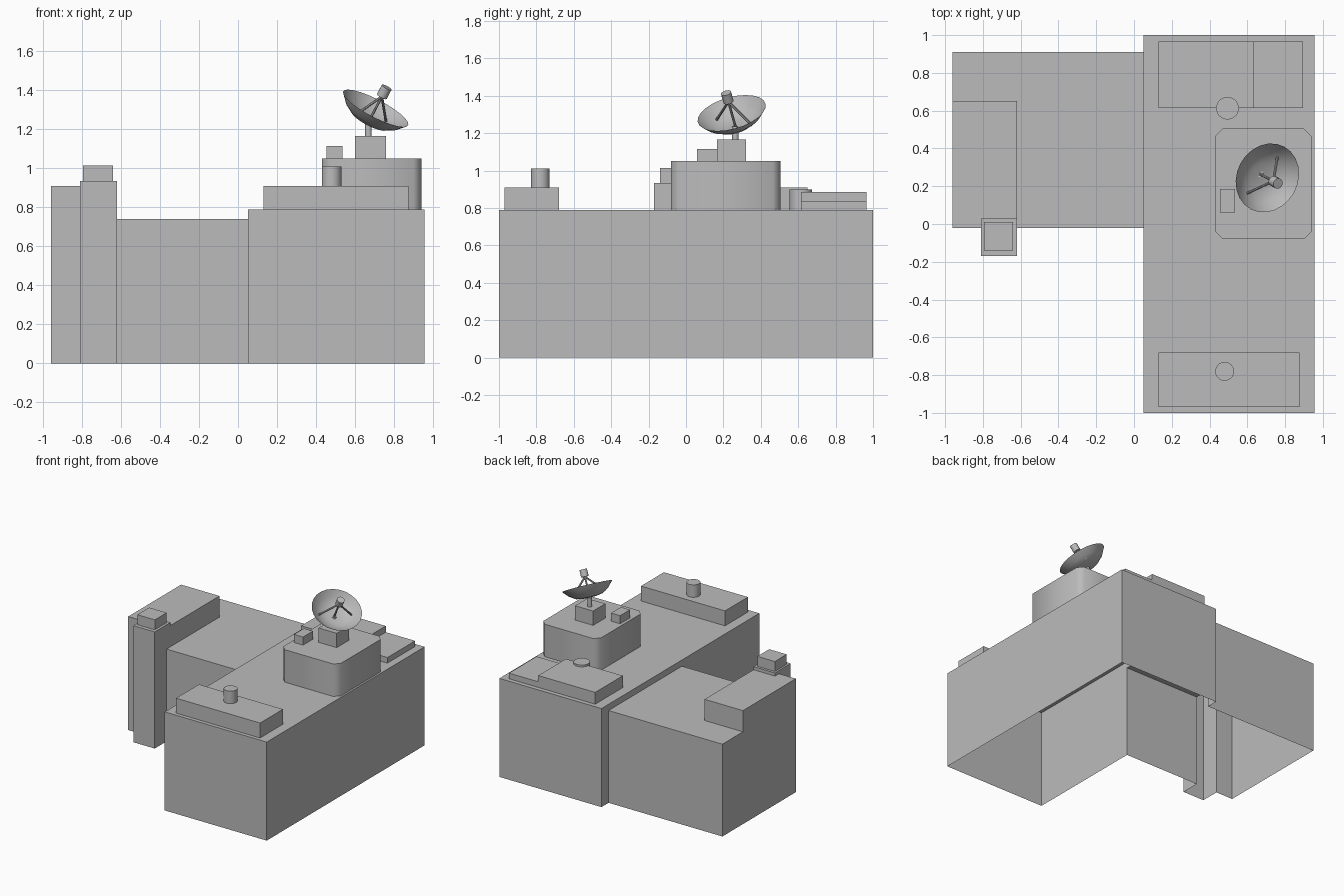
import bpy
import bmesh
import math
from mathutils import Vector

if "Cube" in bpy.data.objects:
    bpy.data.objects.remove(bpy.data.objects["Cube"], do_unlink=True)

grey = bpy.data.materials.new("concrete grey")
grey.use_nodes = True
tone = (0.5, 0.5, 0.5, 1)
grey.diffuse_color = tone
grey.node_tree.nodes["Principled BSDF"].inputs["Base Color"].default_value = tone


def finish(name, bm):
    mesh = bpy.data.meshes.new(name)
    bm.to_mesh(mesh)
    bm.free()
    mesh.materials.append(grey)
    obj = bpy.data.objects.new(name, mesh)
    bpy.context.collection.objects.link(obj)
    return obj


def smooth(obj, degrees):
    bpy.ops.object.select_all(action="DESELECT")
    obj.select_set(True)
    bpy.context.view_layer.objects.active = obj
    bpy.ops.object.shade_smooth_by_angle(angle=math.radians(degrees))


def box(name, xs, ys, zs, chamfer=0):
    bm = bmesh.new()
    bmesh.ops.create_cube(bm, size=1)
    for v in bm.verts:
        v.co = [lo_hi[0] if c < 0 else lo_hi[1] for c, lo_hi in zip(v.co, (xs, ys, zs))]
    if chamfer:
        upright = [e for e in bm.edges if abs(e.verts[0].co.z - e.verts[1].co.z) > 0.01]
        bmesh.ops.bevel(bm, geom=upright, offset=chamfer, segments=1, affect="EDGES")
    return finish(name, bm)


def rod(name, start, end, radius, sides=24):
    start, end = Vector(start), Vector(end)
    axis = end - start
    bm = bmesh.new()
    bmesh.ops.create_cone(bm, cap_ends=True, segments=sides, radius1=radius,
                          radius2=radius, depth=axis.length)
    obj = finish(name, bm)
    obj.rotation_mode = "QUATERNION"
    obj.rotation_quaternion = axis.to_track_quat("Z", "Y")
    obj.location = (start + end) / 2
    smooth(obj, 40)
    return obj


# Building shell: merged blocks, open underneath
shell = box("building_shell", (0.05, 0.955), (-1, 1), (0, 0.79))
blocks = [
    box("wing", (-0.96, 0.3), (-0.02, 0.91), (0, 0.74)),
    box("wing_upper_storey", (-0.96, -0.62), (-0.02, 0.65), (0, 0.91)),
    box("stair_tower", (-0.81, -0.62), (-0.17, 0.03), (0, 0.935)),
]
bpy.context.view_layer.objects.active = shell
for block in blocks:
    union = shell.modifiers.new("union", "BOOLEAN")
    union.operation = "UNION"
    union.solver = "EXACT"
    union.object = block
    bpy.ops.object.modifier_apply(modifier=union.name)
    bpy.data.objects.remove(block, do_unlink=True)
bm = bmesh.new()
bm.from_mesh(shell.data)
floor = [f for f in bm.faces if f.calc_center_median().z < 0.001]
bmesh.ops.delete(bm, geom=floor, context="FACES")
bm.to_mesh(shell.data)
bm.free()

# Rooftop blocks
box("tower_cap", (-0.795, -0.64), (-0.14, 0.01), (0.935, 1.015))
box("front_roof_unit", (0.13, 0.875), (-0.97, -0.68), (0.79, 0.91))
box("rear_roof_unit", (0.13, 0.635), (0.615, 0.965), (0.79, 0.885))
box("rear_low_unit", (0.635, 0.895), (0.615, 0.965), (0.79, 0.835))
penthouse = box("penthouse", (0.43, 0.94), (-0.08, 0.505), (0.79, 1.05), 0.04)
smooth(penthouse, 50)
box("dish_pedestal", (0.6, 0.76), (0.165, 0.32), (1.05, 1.165))
box("small_roof_box", (0.455, 0.535), (0.06, 0.185), (1.05, 1.115))

# Round vents
rod("front_vent", (0.48, -0.78, 0.91), (0.48, -0.78, 1.01), 0.05)
rod("rear_vent", (0.495, 0.613, 0.79), (0.495, 0.613, 0.9), 0.06)

# Dish, turned from a short profile and tilted
normal = Vector((0.45, -0.24, 0.86)).normalized()
centre = Vector((0.706, 0.244, 1.308))
profile = [(0, -0.085), (0.055, -0.083), (0.1, -0.075), (0.15, -0.043), (0.188, 0)]
bm = bmesh.new()
points = [bm.verts.new((r, 0, z)) for r, z in profile]
edges = [bm.edges.new(pair) for pair in zip(points, points[1:])]
bmesh.ops.spin(bm, geom=points + edges, cent=(0, 0, 0), axis=(0, 0, 1),
               angle=math.tau, steps=24)
bmesh.ops.remove_doubles(bm, verts=bm.verts, dist=0.0005)
bmesh.ops.recalc_face_normals(bm, faces=bm.faces)
dish = finish("dish", bm)
dish.rotation_mode = "QUATERNION"
dish.rotation_quaternion = normal.to_track_quat("Z", "Y")
dish.location = centre
smooth(dish, 40)

# Mast, feed horn and its struts
hub = centre - normal * 0.083
rod("mast", (hub.x, hub.y, 1.165), (hub.x, hub.y, hub.z), 0.017, 12)
horn_base = centre + normal * 0.07
rod("feed_horn", horn_base, centre + normal * 0.125, 0.028, 16)
side = Vector((-0.69, -0.72, 0))
side = (side - normal * side.dot(normal)).normalized()
feet = {
    "left_strut": centre - normal * 0.06 + side * 0.125,
    "right_strut": centre - normal * 0.06 - side * 0.125,
    "centre_strut": hub,
}
for name, foot in feet.items():
    rod(name, foot, horn_base, 0.007, 8)
